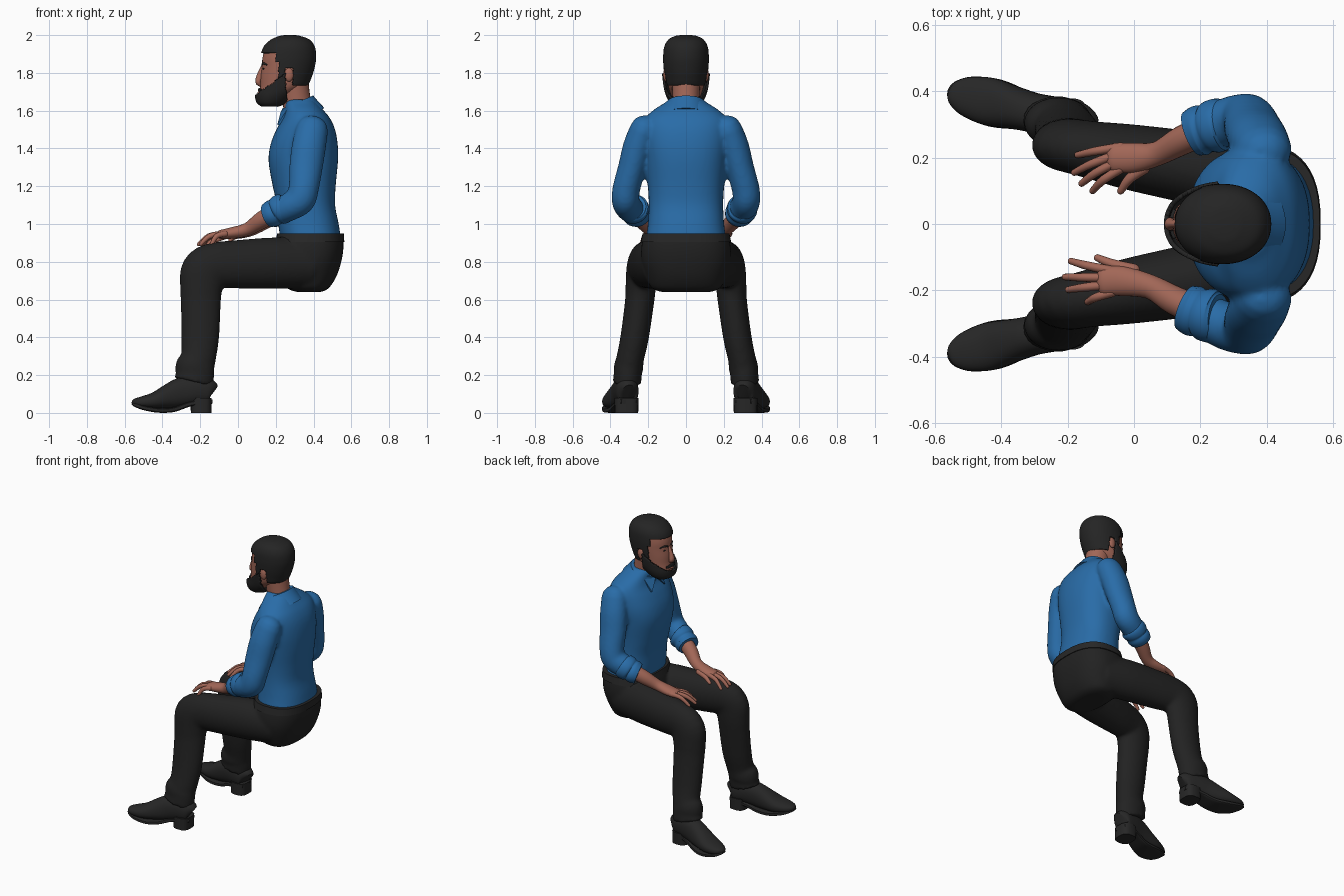
import bpy, bmesh, math
from mathutils import Vector as V

if "Cube" in bpy.data.objects:
    bpy.data.objects.remove(bpy.data.objects["Cube"])


def material(name, rgb):
    m = bpy.data.materials.new(name)
    m.diffuse_color = (*rgb, 1)
    m.use_nodes = True
    m.node_tree.nodes["Principled BSDF"].inputs["Base Color"].default_value = m.diffuse_color
    return m


SHIRT = material("blue shirt", (0.022, 0.15, 0.39))
SKIN = material("skin", (0.36, 0.135, 0.095))
BLACK = material("black trousers", (0.016, 0.016, 0.016))
HAIR = material("dark hair", (0.018, 0.018, 0.018))
LEATHER = material("black leather", (0.020, 0.020, 0.020))


def smooth_rows(rows, sub):
    """Catmull-Rom interpolation of tuples."""
    out = []
    for i in range(len(rows) - 1):
        p1, p2 = rows[i], rows[i + 1]
        p0, p3 = rows[max(i - 1, 0)], rows[min(i + 2, len(rows) - 1)]
        for k in range(sub):
            t = k / sub
            out.append(tuple(0.5 * (2 * b + (c - a) * t + (2 * a - 5 * b + 4 * c - d) * t * t
                                    + (3 * b - a - 3 * c + d) * t ** 3)
                             for a, b, c, d in zip(p0, p1, p2, p3)))
    return out + [tuple(rows[-1])]


def loft(bm, rings, n, e=2.0):
    """Skin elliptical rings given as (centre, u axis, v axis)."""
    loops = []
    for c, u, v in rings:
        loop = []
        for i in range(n):
            a = 2 * math.pi * i / n
            ca, sa = math.cos(a), math.sin(a)
            loop.append(bm.verts.new(c + u * math.copysign(abs(ca) ** (2 / e), ca)
                                     + v * math.copysign(abs(sa) ** (2 / e), sa)))
        loops.append(loop)
    for a, b in zip(loops, loops[1:]):
        for i in range(n):
            bm.faces.new((a[i], a[(i + 1) % n], b[(i + 1) % n], b[i]))
    bm.faces.new(loops[0][::-1])
    bm.faces.new(loops[-1])


def stack(bm, rows, n=48, sub=4, e=2.0):
    """Horizontal rings: (z, front x, back x, half width)."""
    loft(bm, [(V(((a + b) / 2, 0, z)), V(((b - a) / 2, 0, 0)), V((0, h, 0)))
              for z, a, b, h in smooth_rows(rows, sub)], n, e)


def tube(bm, rows, n=24, sub=4, e=2.0, rounded=True):
    """Limb along a path: (x, y, z, radius sideways, radius across)."""
    rows = smooth_rows(rows, sub)
    pts = [V(r[:3]) for r in rows]
    rings = []
    for i, r in enumerate(rows):
        t = (pts[min(i + 1, len(pts) - 1)] - pts[max(i - 1, 0)]).normalized()
        v = (V((0, 1, 0)) - t * t.y).normalized()
        u = t.cross(v)
        ring = [(pts[i], u * r[4], v * r[3])]
        if rounded and i in (0, len(rows) - 1):
            s = -1 if i == 0 else 1
            for d in (30, 55, 78):
                a = math.radians(d)
                ring.append((pts[i] + t * s * min(r[3], r[4]) * math.sin(a),
                             u * r[4] * math.cos(a), v * r[3] * math.cos(a)))
            if i == 0:
                ring.reverse()
        rings += ring
    loft(bm, rings, n, e)


def finish(name, bm, mat, voxel=0, angle=40):
    bmesh.ops.recalc_face_normals(bm, faces=bm.faces)
    me = bpy.data.meshes.new(name)
    bm.to_mesh(me)
    bm.free()
    me.materials.append(mat)
    ob = bpy.data.objects.new(name, me)
    bpy.context.collection.objects.link(ob)
    bpy.ops.object.select_all(action='DESELECT')
    ob.select_set(True)
    bpy.context.view_layer.objects.active = ob
    bpy.ops.object.shade_smooth_by_angle(angle=math.radians(angle))
    if voxel:
        m = ob.modifiers.new("blend", 'REMESH')
        m.mode, m.voxel_size, m.use_smooth_shade = 'VOXEL', voxel, True
        s = ob.modifiers.new("relax", 'SMOOTH')
        s.factor, s.iterations = 0.5, 5
    return ob


def ball(bm, c, r):
    vs = bmesh.ops.create_uvsphere(bm, u_segments=16, v_segments=10, radius=1)["verts"]
    for v in vs:
        v.co = V(c) + V((v.co.x * r[0], v.co.y * r[1], v.co.z * r[2]))


# trousers: pelvis and both legs blended together
bm = bmesh.new()
stack(bm, [(.64, .31, .44, .13), (.66, .26, .48, .18), (.72, .2, .52, .21), (.8, .18, .547, .235),
           (.87, .19, .558, .237), (.935, .21, .556, .226)], e=2.5)
for s in (1, -1):
    tube(bm, [(.38, s * .125, .79, .11, .13), (.2, s * .165, .793, .11, .136), (0, s * .2, .787, .1, .128),
              (-.12, s * .222, .78, .088, .122), (-.18, s * .235, .745, .082, .124),
              (-.195, s * .24, .66, .08, .112), (-.197, s * .247, .58, .077, .106),
              (-.2, s * .272, .4, .075, .1), (-.21, s * .295, .29, .073, .093),
              (-.228, s * .304, .24, .078, .104), (-.225, s * .308, .21, .074, .1),
              (-.236, s * .312, .16, .076, .106)], n=32, rounded=False)
finish("trousers", bm, BLACK, 0.011)

# belt
bm = bmesh.new()
stack(bm, [(.905, .197, .563, .239), (.95, .208, .56, .23)], sub=1, e=2.5)
finish("belt", bm, LEATHER)

# shirt: torso and upper arms blended together
bm = bmesh.new()
stack(bm, [(.925, .224, .545, .212), (1.0, .213, .533, .202), (1.1, .206, .514, .197), (1.2, .184, .517, .202),
           (1.33, .162, .529, .217), (1.42, .172, .528, .228), (1.5, .203, .514, .228),
           (1.56, .236, .487, .215), (1.605, .248, .45, .17), (1.64, .25, .42, .115),
           (1.66, .26, .405, .09)], e=2.35)
for s in (1, -1):
    tube(bm, [(.392, s * .222, 1.5, .075, .085), (.375, s * .255, 1.41, .078, .09),
              (.36, s * .285, 1.3, .074, .088), (.348, s * .315, 1.19, .073, .08),
              (.33, s * .32, 1.13, .073, .08), (.28, s * .308, 1.095, .072, .075),
              (.23, s * .285, 1.07, .068, .07)], n=32)
finish("shirt", bm, SHIRT, 0.011)

# collar band and its two points
bm = bmesh.new()
tube(bm, [(.35, 0, 1.565, .13, .118), (.332, 0, 1.605, .115, .104), (.315, 0, 1.645, .1, .09)],
     n=40, rounded=False)
finish("collar", bm, SHIRT)
bm = bmesh.new()
for s in (1, -1):
    tri = [(.228, .004, 1.60), (.262, .088, 1.61), (.208, .072, 1.525)]
    a = [bm.verts.new((x, s * y, z)) for x, y, z in tri]
    b = [bm.verts.new((x + .025, s * y, z)) for x, y, z in tri]
    bm.faces.new(a)
    bm.faces.new(b[::-1])
    for i in range(3):
        j = (i + 1) % 3
        bm.faces.new((a[i], a[j], b[j], b[i]))
finish("collar_points", bm, SHIRT)

# arms: rolled cuff, forearm, palm and fingers for each side
HANDS = [  # side, cuff end, wrist, palm, knuckle middle, finger bases, tips, thumb base, thumb tip
    ("right", 1, (.175, .272), (.07, .212), (.0, .2), (-.06, .2),
     [(-.06, .232), (-.07, .21), (-.07, .188), (-.06, .166)],
     [(-.17, .208), (-.18, .155), (-.158, .122), (-.125, .1)], (.01, .17), (-.04, .1)),
    ("left", -1, (.155, .252), (.05, .19), (-.035, .172), (-.09, .172),
     [(-.085, .206), (-.1, .184), (-.1, .162), (-.09, .14)],
     [(-.14, .235), (-.198, .198), (-.208, .16), (-.19, .112)], (-.02, .14), (-.11, .102))]
for side, s, cuff, wrist, palm, knuckle, bases, tips, th0, th1 in HANDS:
    cx, cy = cuff
    bm = bmesh.new()
    tube(bm, [(cx + .1, s * (cy + .03), 1.09, .07, .072), (cx + .085, s * (cy + .028), 1.083, .08, .08),
              (cx + .06, s * (cy + .02), 1.073, .08, .078), (cx + .045, s * (cy + .015), 1.065, .072, .07),
              (cx + .025, s * (cy + .01), 1.055, .077, .072), (cx, s * cy, 1.045, .07, .064)],
         n=32, rounded=False)
    finish(side + "_sleeve_cuff", bm, SHIRT)
    bm = bmesh.new()
    tube(bm, [(cx + .05, s * (cy + .015), 1.065, .046, .05), (cx - .03, s * (cy - .02), 1.02, .044, .046),
              (wrist[0], s * wrist[1], .972, .037, .035), (palm[0], s * palm[1], .952, .045, .03),
              (knuckle[0], s * knuckle[1], .945, .044, .024)])
    for (bx, by), (tx, ty) in zip(bases, tips):
        tube(bm, [(bx + .02, s * by, .948, .014, .016), (bx * .5 + tx * .5, s * (by + ty) / 2, .936, .013, .014),
                  (tx, s * ty, .892, .010, .010)], n=12)
    tube(bm, [(th0[0] + .02, s * th0[1], .948, .02, .018),
              ((th0[0] + th1[0]) / 2, s * (th0[1] + th1[1]) / 2, .935, .015, .015),
              (th1[0], s * th1[1], .915, .011, .011)], n=12)
    finish(side + "_arm_and_hand", bm, SKIN, angle=60)

# shoes: upper, sole and heel block
for side, s in (("right", 1), ("left", -1)):
    bm = bmesh.new()
    tube(bm, [(-.142, s * .303, .105, .03, .05), (-.158, s * .307, .112, .056, .07),
              (-.23, s * .32, .12, .062, .078), (-.3, s * .335, .108, .06, .078),
              (-.36, s * .35, .088, .064, .068), (-.44, s * .37, .064, .072, .046),
              (-.51, s * .386, .056, .058, .031), (-.548, s * .394, .056, .034, .019),
              (-.56, s * .397, .056, .01, .008)], n=32, e=2.3, rounded=False)
    finish(side + "_shoe", bm, LEATHER)
    bm = bmesh.new()
    tube(bm, [(-.142, s * .303, .06, .04, .012), (-.18, s * .31, .06, .06, .012), (-.26, s * .325, .045, .055, .013),
              (-.34, s * .345, .018, .062, .013), (-.42, s * .365, .014, .073, .013),
              (-.5, s * .384, .027, .062, .012), (-.545, s * .394, .043, .036, .01),
              (-.56, s * .397, .05, .01, .006)], n=24, e=5, rounded=False)
    tube(bm, [(-.195, s * .315, 0, .062, .055), (-.195, s * .315, .08, .064, .056)],
         n=24, sub=1, e=3, rounded=False)
    finish(side + "_shoe_sole", bm, LEATHER, angle=35)

# neck and head
HEAD = [(1.645, .14, .2, .045), (1.66, .12, .24, .065), (1.69, .114, .285, .082), (1.73, .118, .35, .094),
        (1.78, .12, .378, .101), (1.83, .127, .394, .107), (1.88, .13, .402, .109), (1.93, .147, .395, .103),
        (1.965, .185, .368, .082), (1.983, .23, .32, .046), (1.988, .26, .29, .015)]
bm = bmesh.new()
tube(bm, [(.33, 0, 1.56, .075, .08), (.312, 0, 1.64, .07, .075), (.295, 0, 1.75, .075, .078)], rounded=False)
finish("neck", bm, SKIN)
bm = bmesh.new()
stack(bm, HEAD, n=64, sub=4, e=2.1)
tube(bm, [(.135, 0, 1.835, .010, .012), (.117, 0, 1.785, .014, .018), (.108, 0, 1.752, .02, .016),
          (.12, 0, 1.738, .014, .012)], n=16)
for s in (1, -1):
    ball(bm, (.27, s * .108, 1.79), (.024, .013, .036))
ball(bm, (.115, 0, 1.694), (.012, .024, .008))
finish("head", bm, SKIN, angle=60)


def shell(name, d, rule):
    """Head surface pushed out by d, kept only where the rule holds."""
    bm = bmesh.new()
    stack(bm, [(1.82 + (z - 1.82) * (1 + d * 6), a - d, b + d, h + d) for z, a, b, h in HEAD],
          n=128, sub=10, e=2.1)
    drop = [f for f in bm.faces if not rule(*f.calc_center_median())]
    bmesh.ops.delete(bm, geom=drop, context='FACES')
    ob = finish(name, bm, HAIR, angle=60)
    m = ob.modifiers.new("thickness", 'SOLIDIFY')
    m.thickness, m.offset = 0.014, -1


shell("hair", .012, lambda x, y, z: z > 1.905 or (x > .2 and z > 1.86) or (.215 < x < .25 and z > 1.76)
      or (x > .25 and z > 1.825) or (x > .293 and z > 1.735))
shell("beard", .010, lambda x, y, z: x < .252 and (
    (z < 1.695 + .8 * (x - .12) and not (x < .15 and abs(y) < .022 and 1.687 < z < 1.701))
    or (x < .16 and abs(y) < .045 and 1.701 < z < 1.722 - abs(y) * .2)))

# eyebrows and eyes
bm = bmesh.new()
for s in (1, -1):
    tube(bm, [(.128, s * .018, 1.843, .005, .005), (.135, s * .042, 1.85, .005, .006),
              (.152, s * .066, 1.843, .004, .004)], n=10)
    ball(bm, (.136, s * .04, 1.822), (.006, .012, .004))
finish("eyebrows_and_eyes", bm, HAIR)
